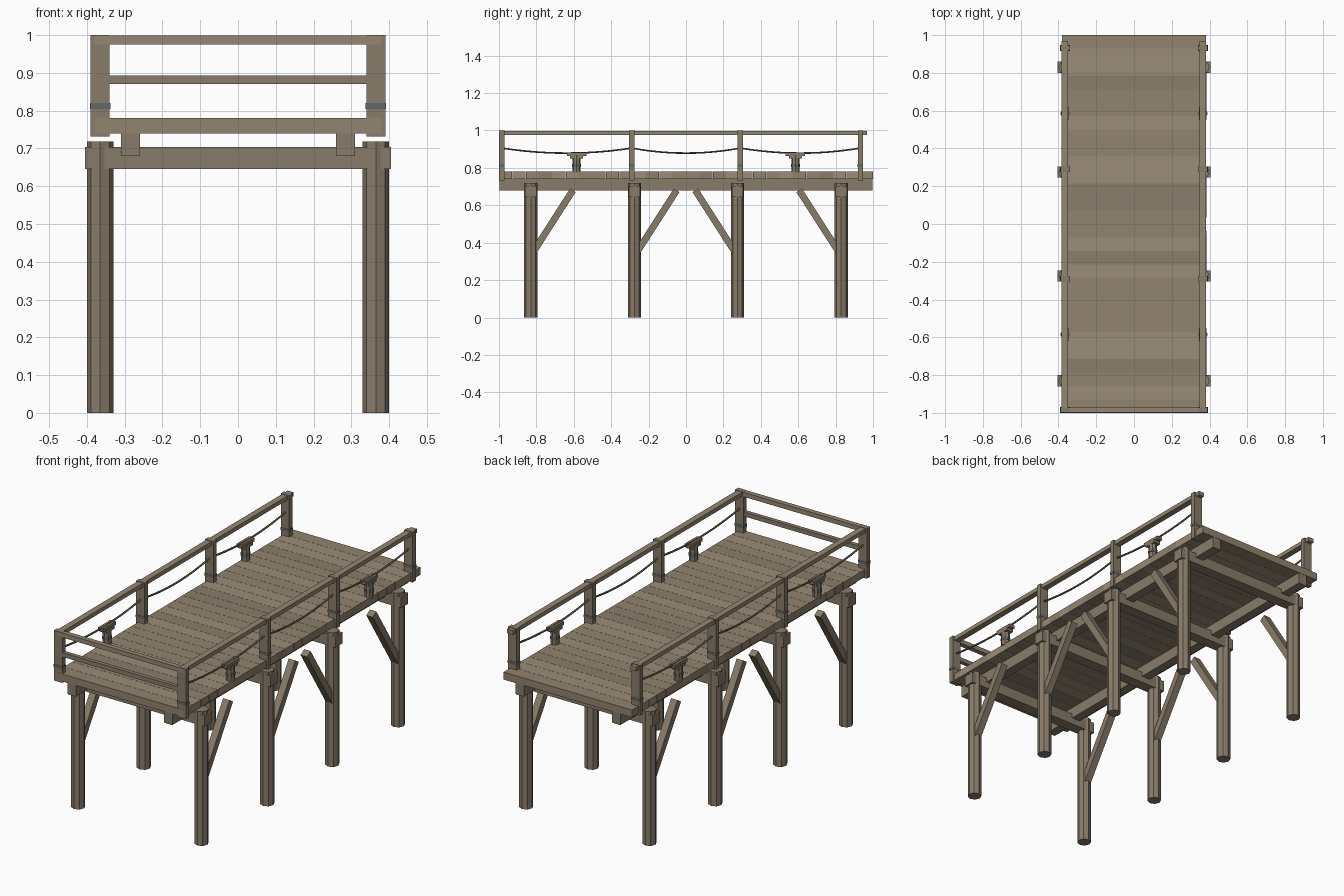
import bpy, math, random
from mathutils import Vector

if "Cube" in bpy.data.objects:
    bpy.data.objects.remove(bpy.data.objects["Cube"])

random.seed(4)


def mat(name, c):
    m = bpy.data.materials.new(name)
    m.diffuse_color = (*c, 1)
    m.use_nodes = True
    m.node_tree.nodes["Principled BSDF"].inputs["Base Color"].default_value = m.diffuse_color
    return m


WOOD = mat("wood", (0.25, 0.20, 0.145))
RAIL = mat("rail_wood", (0.30, 0.24, 0.17))
PLANKS = [mat("plank_%d" % i, c) for i, c in enumerate(
    [(0.29, 0.23, 0.16), (0.33, 0.265, 0.19), (0.26, 0.21, 0.15)])]
IRON = mat("iron", (0.13, 0.14, 0.14))
ROPE = mat("rope", (0.12, 0.10, 0.07))


def box(name, x0, x1, y0, y1, z0, z1, m):
    bpy.ops.mesh.primitive_cube_add(size=1, location=((x0 + x1) / 2, (y0 + y1) / 2, (z0 + z1) / 2))
    o = bpy.context.object
    o.name = name
    o.scale = (x1 - x0, y1 - y0, z1 - z0)
    o.data.materials.append(m)
    return o


def cyl(name, a, b, r, m, sides=8):
    a, b = Vector(a), Vector(b)
    bpy.ops.mesh.primitive_cylinder_add(vertices=sides, radius=r, depth=(b - a).length, location=(a + b) / 2)
    o = bpy.context.object
    o.name = name
    o.rotation_euler = (b - a).to_track_quat('Z', 'Y').to_euler()
    o.data.materials.append(m)
    return o


def rope(name, x, y0, y1, z, sag):
    cu = bpy.data.curves.new(name, 'CURVE')
    cu.dimensions = '3D'
    cu.bevel_depth = 0.005
    cu.bevel_resolution = 1
    n = 12
    sp = cu.splines.new('POLY')
    sp.points.add(n)
    for i in range(n + 1):
        t = i / n
        sp.points[i].co = (x, y0 + (y1 - y0) * t, z - sag * 4 * t * (1 - t), 1)
    o = bpy.data.objects.new(name, cu)
    o.data.materials.append(ROPE)
    bpy.context.collection.objects.link(o)


# deck planks, laid across
N = 28
w = 2 / N
for i in range(N):
    y = -1 + i * w
    box("deck_plank", -0.38, 0.38, y + 0.0005, y + w - 0.0005, 0.74, 0.78, random.choice(PLANKS))

# cross beams on the pile rows
pile_y = (-0.83, -0.275, 0.275, 0.83)
for y in pile_y:
    box("cross_beam", -0.405, 0.405, y - 0.03, y + 0.03, 0.645, 0.704, WOOD)

post_y = (-0.985, -0.29, 0.29, 0.932)
for s in (-1, 1):
    px = 0.365 * s
    # long stringers under the deck
    box("stringer", s * 0.285 - 0.025, s * 0.285 + 0.025, -0.998, 0.998, 0.68, 0.741, WOOD)
    # piles and diagonal braces leaning toward the middle
    for y in pile_y:
        cyl("pile", (px, y, 0), (px, y, 0.718), 0.035, WOOD)
        d = 1 if y < 0 else -1
        a, b = Vector((px, y + d * 0.01, 0.345)), Vector((px, y + d * 0.225, 0.68))
        br = box("brace", -0.019, 0.019, -0.018, 0.018, 0, (b - a).length, WOOD)
        br.location = (a + b) / 2
        br.rotation_euler = (-math.atan2((b - a).y, (b - a).z), 0, 0)
    # railing posts with iron bands
    for y in post_y:
        box("rail_post", px - 0.025, px + 0.025, y - 0.0135, y + 0.0135, 0.732, 1.0, WOOD)
        box("post_band", px - 0.027, px + 0.027, y - 0.015, y + 0.015, 0.805, 0.82, IRON)
    # top handrail
    box("side_rail", px - 0.018, px + 0.015, -0.995, 0.968, 0.976, 0.998, RAIL)
    # sagging ropes between the posts
    for y0, y1 in zip(post_y, post_y[1:]):
        rope("side_rope", px, y0, y1, 0.906, 0.027)
    # mooring bollards
    for y in (-0.585, 0.585):
        cyl("bollard_post", (px, y, 0.775), (px, y, 0.868), 0.022, WOOD)
        cyl("bollard_band", (px, y, 0.805), (px, y, 0.82), 0.0245, IRON)
        box("bollard_collar", px - 0.02, px + 0.02, y - 0.034, y + 0.034, 0.85, 0.866, WOOD)
        box("bollard_bar", px - 0.016, px + 0.016, y - 0.052, y + 0.052, 0.863, 0.881, WOOD)

# front end rails
box("front_top_rail", -0.38, 0.38, -0.999, -0.972, 0.975, 0.999, RAIL)
box("front_mid_rail", -0.345, 0.345, -0.996, -0.974, 0.87, 0.893, WOOD)
